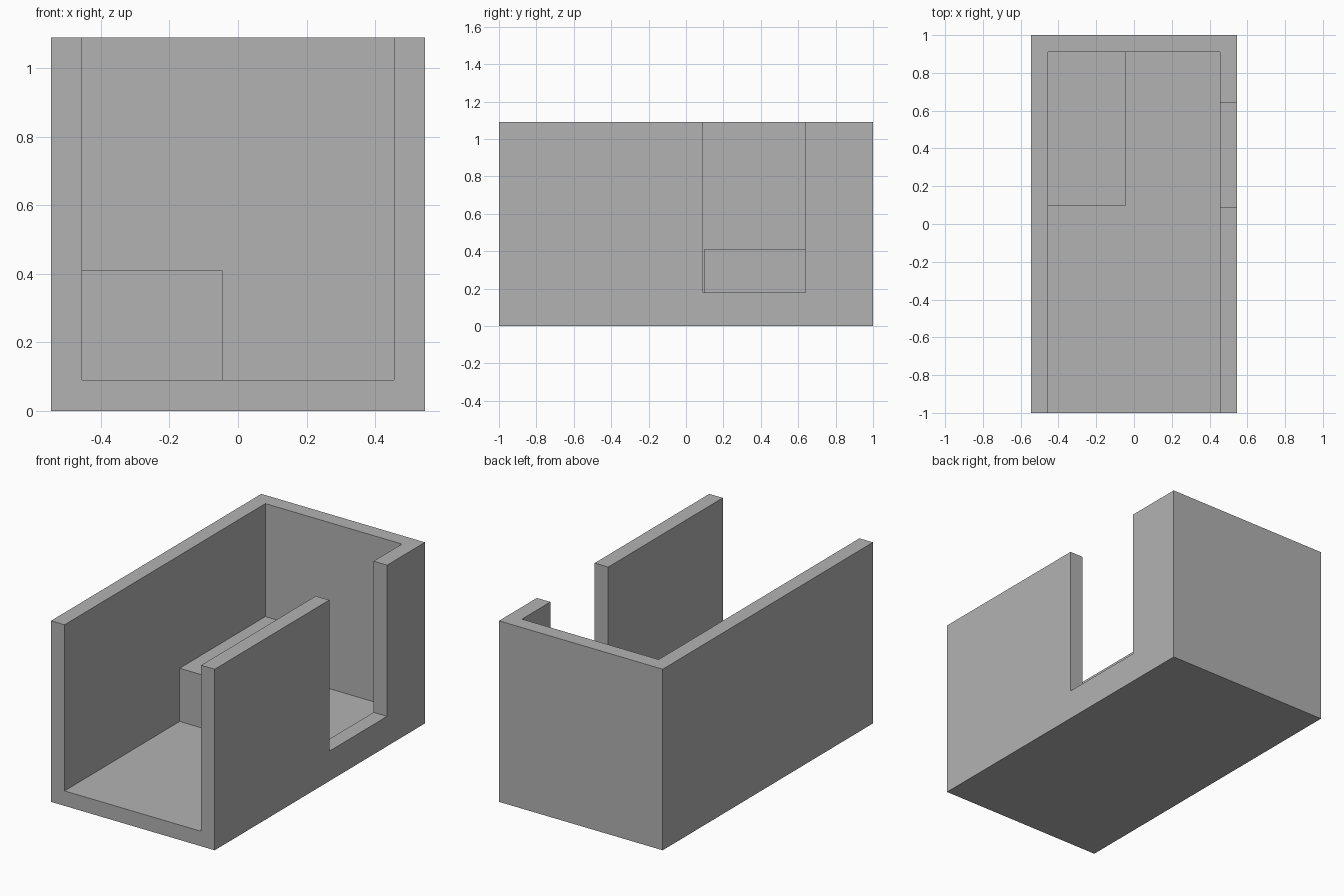
import bpy
import bmesh
from mathutils import Vector

default = bpy.data.objects.get("Cube")
if default:
    bpy.data.objects.remove(default, do_unlink=True)

# Plain grey material
grey = bpy.data.materials.new("plain grey")
grey.use_nodes = True
colour = (0.448, 0.448, 0.448, 1)
grey.diffuse_color = colour
grey.node_tree.nodes["Principled BSDF"].inputs["Base Color"].default_value = colour


def box(name, low, high):
    """Flat-shaded box between two opposite corners."""
    low, high = Vector(low), Vector(high)
    bm = bmesh.new()
    bmesh.ops.create_cube(bm, size=1)
    for v in bm.verts:
        v.co = (low + high) / 2 + v.co * (high - low)
    mesh = bpy.data.meshes.new(name)
    bm.to_mesh(mesh)
    bm.free()
    mesh.materials.append(grey)
    obj = bpy.data.objects.new(name, mesh)
    bpy.context.collection.objects.link(obj)
    return obj


def carve(target, cutter):
    """Subtract the cutter, leaving it hidden."""
    mod = target.modifiers.new(cutter.name, 'BOOLEAN')
    mod.operation = 'DIFFERENCE'
    mod.solver = 'EXACT'
    mod.object = cutter
    cutter.hide_render = True
    cutter.hide_viewport = True
    cutter.display_type = 'WIRE'


half_width, height, wall = 0.545, 1.09, 0.09
inner = half_width - wall
over = 0.1

# Outer shell: floor, two long walls and a back wall
shell = box("shell", (-half_width, -1, 0), (half_width, 1, height))

# Hollow, open at the front and the top
carve(shell, box("cavity_cutter", (-inner, -1 - over, wall),
                 (inner, 1 - wall, height + over)))

# Doorway notch in one long wall, with a raised sill
carve(shell, box("doorway_cutter", (inner - over, 0.09, 2 * wall),
                 (half_width + over, 0.64, height + over)))

# Low raised block in the back corner
box("corner_block", (-inner, 0.095, wall), (-0.045, 1 - wall, 0.41))
